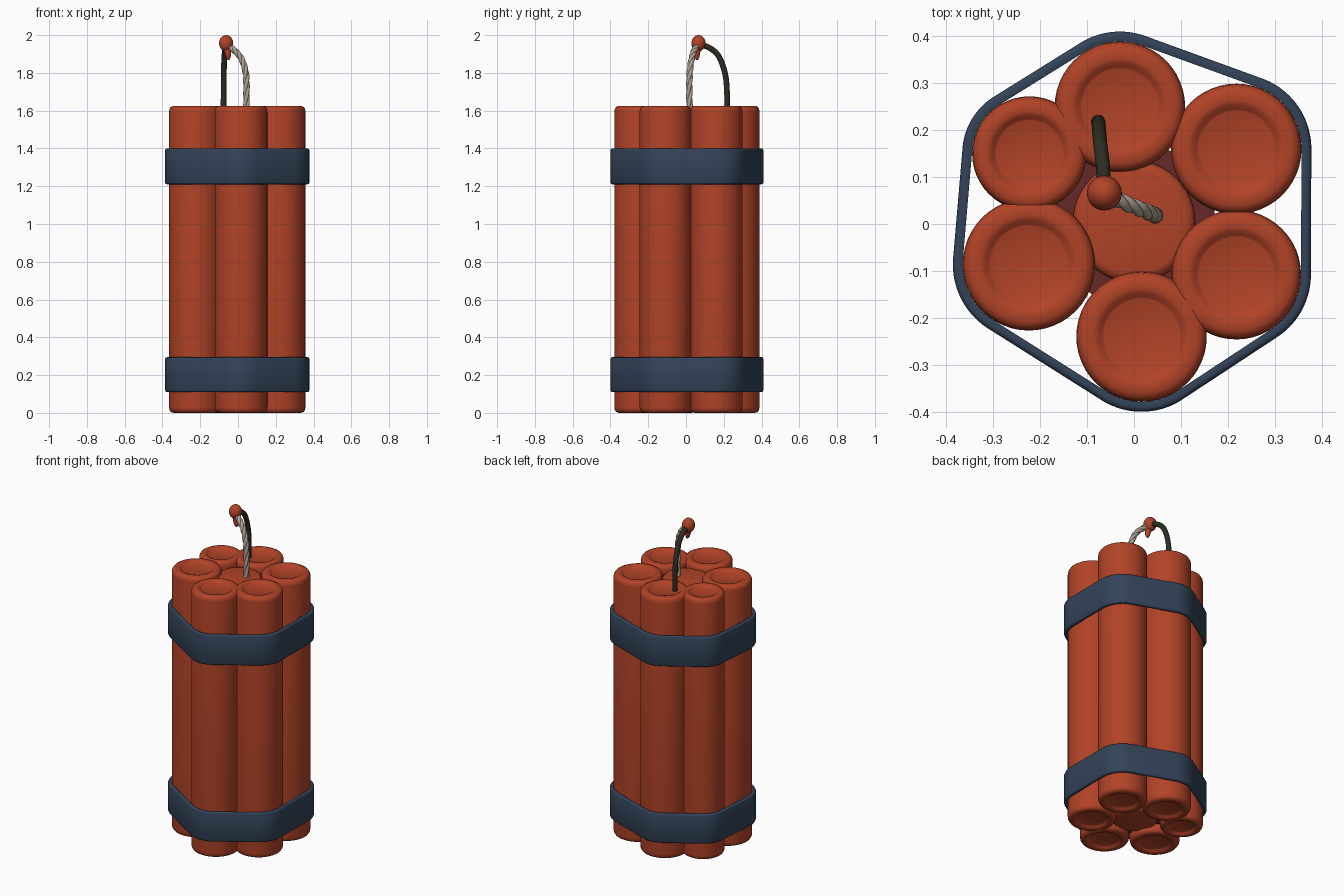
import bpy, math
from mathutils import Vector

if "Cube" in bpy.data.objects:
    bpy.data.objects.remove(bpy.data.objects["Cube"])


def material(name, rgb):
    m = bpy.data.materials.new(name)
    m.diffuse_color = (*rgb, 1)
    m.use_nodes = True
    m.node_tree.nodes["Principled BSDF"].inputs["Base Color"].default_value = m.diffuse_color
    return m


RED = material("brick red", (0.44, 0.056, 0.020))
NAVY = material("navy blue", (0.032, 0.056, 0.098))
DARK = material("dark olive", (0.026, 0.026, 0.016))
PALE = material("pale grey", (0.42, 0.36, 0.30))
MAROON = material("dark maroon", (0.13, 0.022, 0.022))


def make(name, verts, faces, mat, angle=50):
    me = bpy.data.meshes.new(name)
    me.from_pydata(verts, [], faces)
    me.materials.append(mat)
    me.shade_smooth()
    me.set_sharp_from_angle(angle=math.radians(angle))
    ob = bpy.data.objects.new(name, me)
    bpy.context.collection.objects.link(ob)
    return ob


def lathe(name, profile, cx, cy, mat, n=48):
    # profile runs from bottom centre to top centre, ends are capped
    verts, faces = [], []
    for r, z in profile:
        for i in range(n):
            a = 2 * math.pi * i / n
            verts.append((cx + r * math.cos(a), cy + r * math.sin(a), z))
    for k in range(len(profile) - 1):
        for i in range(n):
            j = (i + 1) % n
            faces.append((k * n + i, k * n + j, (k + 1) * n + j, (k + 1) * n + i))
    faces.append(tuple(reversed(range(n))))
    faces.append(tuple(range((len(profile) - 1) * n, len(profile) * n)))
    return make(name, verts, faces, mat)


# Outer sticks: rounded lip and shallow recess at both ends
TOP = 1.625
STICKS = [(-0.03, 0.25, 0.139), (0.218, 0.16, 0.139), (0.218, -0.108, 0.138),
          (0.016, -0.24, 0.139), (-0.224, -0.086, 0.141), (-0.223, 0.150, 0.122)]
for i, (x, y, r) in enumerate(STICKS):
    end = [(0.58 * r, 0.014), (0.61 * r, 0.012), (0.67 * r, 0.003), (0.74 * r, 0.0),
           (0.87 * r, 0.001), (0.94 * r, 0.006), (0.985 * r, 0.016), (r, 0.032)]
    prof = end + [(rr, TOP - z) for rr, z in reversed(end)]
    lathe(f"stick_{i + 1}", prof, x, y, RED)

# Central stick, a little shorter, and the dark filling in the gaps
end = [(0.11, 0.028), (0.122, 0.031), (0.13, 0.042)]
lathe("centre_stick", end + [(r, TOP - z) for r, z in reversed(end)], 0, 0.005, RED)
lathe("gap_filling", [(0.175, 0.05), (0.175, 1.575)], 0, 0, MAROON, 24)


# Straps stretched round the outer sticks (convex outline)
def strap(name, z0, z1, n=96):
    t, b = 0.021, 0.01
    sect = [(0, z0 + 0.003), (t - b, z0), (t - 0.003, z0 + 0.003), (t, z0 + b),
            (t, z1 - b), (t - 0.003, z1 - 0.003), (t - b, z1), (0, z1 - 0.003)]
    verts, faces, m = [], [], len(sect)
    for i in range(n):
        a = 2 * math.pi * i / n
        c, s = math.cos(a), math.sin(a)
        x, y, r = max(STICKS, key=lambda p: p[0] * c + p[1] * s + p[2])
        verts += [(x + (r + o) * c, y + (r + o) * s, z) for o, z in sect]
    for i in range(n):
        j = (i + 1) % n
        for k in range(m):
            l = (k + 1) % m
            faces.append((i * m + k, j * m + k, j * m + l, i * m + l))
    make(name, verts, faces, NAVY)


strap("lower_strap", 0.11, 0.295)
strap("upper_strap", 1.21, 1.40)


def spline(ctrl, steps=12):
    p = [Vector(c) for c in ctrl]
    p = [2 * p[0] - p[1]] + p + [2 * p[-1] - p[-2]]
    out = []
    for i in range(1, len(p) - 2):
        a, b, c, d = p[i - 1:i + 3]
        for s in range(steps):
            t = s / steps
            out.append(0.5 * (2 * b + (c - a) * t + (2 * a - 5 * b + 4 * c - d) * t * t
                              + (3 * b - a - 3 * c + d) * t ** 3))
    return out + [p[-2]]


def tube(name, pts, radius, mat, n=12):
    verts, faces = [], []
    up = Vector((1, 0, 0))
    for i, p in enumerate(pts):
        d = (pts[min(i + 1, len(pts) - 1)] - pts[max(i - 1, 0)]).normalized()
        up = (up - d * up.dot(d)).normalized()
        side = d.cross(up)
        r = radius(i / (len(pts) - 1))
        verts += [p + r * (math.cos(a) * up + math.sin(a) * side)
                  for a in (2 * math.pi * k / n for k in range(n))]
    for i in range(len(pts) - 1):
        for k in range(n):
            l = (k + 1) % n
            faces.append((i * n + k, i * n + l, (i + 1) * n + l, (i + 1) * n + k))
    faces.append(tuple(reversed(range(n))))
    faces.append(tuple(range(len(verts) - n, len(verts))))
    make(name, verts, faces, mat)


# Dark cord rising from the back stick
tube("dark_cord", spline([(-0.077, 0.217, 1.58), (-0.076, 0.217, 1.70), (-0.075, 0.206, 1.80),
                          (-0.072, 0.172, 1.89), (-0.066, 0.12, 1.935), (-0.063, 0.068, 1.95)]),
     lambda t: 0.015, DARK)

# Pale twisted cord rising from the centre stick
path = spline([(0.043, 0.02, 1.57), (0.045, 0.018, 1.70), (0.041, 0.02, 1.80),
               (0.018, 0.03, 1.875), (-0.02, 0.045, 1.92), (-0.063, 0.066, 1.95)], 14)
up = Vector((1, 0, 0))
frames = []
for i, p in enumerate(path):
    d = (path[min(i + 1, len(path) - 1)] - path[max(i - 1, 0)]).normalized()
    up = (up - d * up.dot(d)).normalized()
    frames.append((p, up.copy(), d.cross(up)))
for s in range(3):
    pts = []
    for i, (p, u, v) in enumerate(frames):
        a = 2 * math.pi * (s / 3 + i / 26)
        pts.append(p + 0.007 * (math.cos(a) * u + math.sin(a) * v))
    tube(f"pale_cord_strand_{s + 1}", pts, lambda t: 0.0105, PALE, 10)

# Knot and its short tail
knot = [(0.037 * math.sin(math.pi * k / 16) + 0.0002, 1.957 - 0.043 * math.cos(math.pi * k / 16))
        for k in range(17)]
lathe("knot", knot, -0.063, 0.066, RED, 24)
tube("knot_tail", spline([(-0.06, 0.062, 1.94), (-0.054, 0.058, 1.905), (-0.05, 0.058, 1.868)], 8),
     lambda t: 0.018 * math.sqrt(max(0.03, 1 - t ** 3)), RED)
